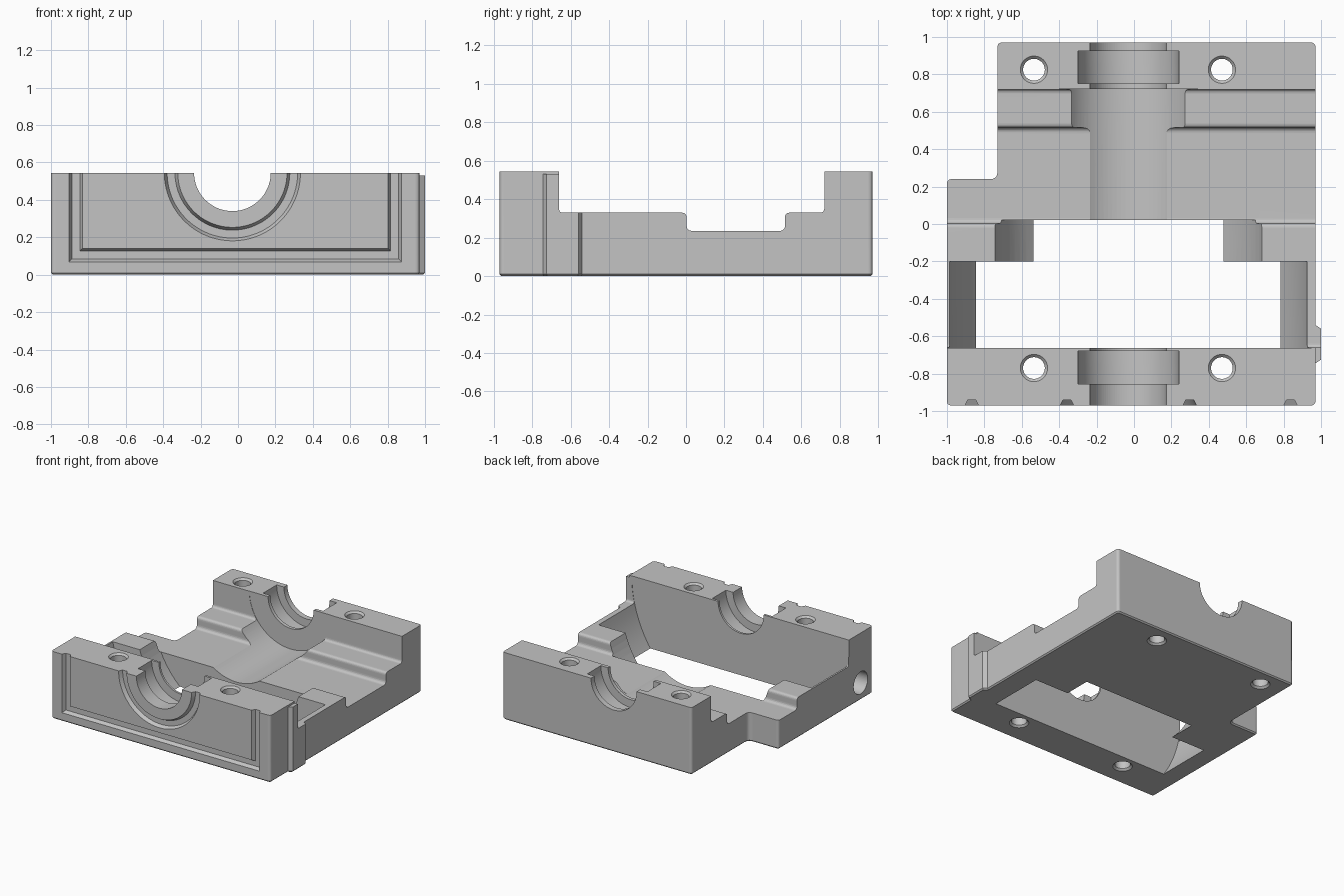
import bpy, bmesh, math
from mathutils import Vector

if "Cube" in bpy.data.objects:
    bpy.data.objects.remove(bpy.data.objects["Cube"], do_unlink=True)

AXIS_X, TOP = -0.03, 0.545      # shaft axis position, block height

metal = bpy.data.materials.new("grey_metal")
metal.use_nodes = True
grey = (0.55, 0.55, 0.55, 1)
metal.diffuse_color = grey
metal.node_tree.nodes["Principled BSDF"].inputs["Base Color"].default_value = grey


def loft(name, loops, ring=False):
    """Skin a row of matching loops; cap the ends, or join them in a ring."""
    bm = bmesh.new()
    rows = [[bm.verts.new(p) for p in loop] for loop in loops]
    pairs = list(zip(rows, rows[1:] + rows[:1]))
    for a, b in pairs if ring else pairs[:-1]:
        n = len(a)
        for i in range(n):
            bm.faces.new((a[i], a[(i + 1) % n], b[(i + 1) % n], b[i]))
    if not ring:
        bm.faces.new(rows[0])
        bm.faces.new(rows[-1])
    bmesh.ops.recalc_face_normals(bm, faces=bm.faces)
    mesh = bpy.data.meshes.new(name)
    bm.to_mesh(mesh)
    bm.free()
    mesh.materials.append(metal)
    obj = bpy.data.objects.new(name, mesh)
    bpy.context.collection.objects.link(obj)
    return obj


def rounded(points, steps=5):
    """Round the corners of a 2D outline; each point is (a, b, radius)."""
    out = []
    for i, (a, b, r) in enumerate(points):
        p = Vector((a, b))
        if r == 0:
            out.append(p)
            continue
        before = Vector(points[i - 1][:2])
        after = Vector(points[(i + 1) % len(points)][:2])
        s = p + (before - p).normalized() * r
        e = p + (after - p).normalized() * r
        for k in range(steps + 1):
            t = k / steps
            out.append(s * (1 - t) ** 2 + p * 2 * t * (1 - t) + e * t * t)
    return out


def circle(r, n=96):
    angles = [math.tau * (k + .5) / n for k in range(n)]
    return [(r * math.cos(t), r * math.sin(t)) for t in angles]


def bore(name, r, y0, y1):
    """Cylinder along the shaft axis."""
    return loft(name, [[(AXIS_X + a, y, TOP + b) for a, b in circle(r)] for y in (y0, y1)])


def triangulated_volume(mesh):
    """Split a mesh into triangles and return the volume it encloses."""
    bm = bmesh.new()
    bm.from_mesh(mesh)
    bmesh.ops.triangulate(bm, faces=bm.faces)
    volume = bm.calc_volume(signed=True)
    bm.to_mesh(mesh)
    bm.free()
    return volume


def combine(body, tool, operation="DIFFERENCE"):
    """Cut the body, keeping the first solver result that is a sound solid."""
    before, limit = triangulated_volume(body.data), triangulated_volume(tool.data)
    for solver in ("MANIFOLD", "EXACT"):
        mod = body.modifiers.new("cut", "BOOLEAN")
        mod.operation, mod.solver, mod.object = operation, solver, tool
        graph = bpy.context.evaluated_depsgraph_get()
        mesh = bpy.data.meshes.new_from_object(body.evaluated_get(graph))
        body.modifiers.remove(mod)
        removed = before - triangulated_volume(mesh)
        if 1e-6 < removed < min(limit * 1.01, before * .95):
            body.data = mesh
            break
    bpy.data.objects.remove(tool, do_unlink=True)


# Plan outline with the notched back corner and the side lug, chamfered at the base
plan = rounded([
    (-1, -.97, .025), (.97, -.97, .025),
    (.97, -.745, 0), (1, -.725, 0), (1, -.56, 0), (.97, -.54, 0),
    (.97, .97, .025), (-.73, .97, .025), (-.73, .24, .04), (-1, .24, .025)])
housing = loft("bearing_housing", [[(a, b, z) for a, b in plan] for z in (0, .7)])
bm = bmesh.new()
bm.from_mesh(housing.data)
base_edges = [e for e in bm.edges if all(v.co.z < .001 for v in e.verts)]
bmesh.ops.bevel(bm, geom=base_edges, offset=.01, segments=1, affect="EDGES")
bm.to_mesh(housing.data)
bm.free()

# Stepped side profile: front block, side walls, floor, ledge, back block
side = rounded([
    (-1.1, -.1, 0), (-1.1, TOP, 0), (-.66, TOP, 0), (-.66, .33, .02),
    (.003, .33, .025), (.003, .235, .03), (.515, .235, .03), (.515, .33, .025),
    (.72, .33, .025), (.72, TOP, 0), (1.1, TOP, 0), (1.1, -.1, 0)])
combine(housing, loft("side_profile", [[(x, a, b) for a, b in side] for x in (-1.2, 1.2)]),
        "INTERSECT")

# Shaft bore, bearing seats, floor channel and the two open wells
for name, r, y0, y1 in (
        ("shaft_bore", .205, -1.1, 1.1),
        ("front_bearing_seat", .27, -.855, -.68),
        ("back_bearing_seat", .27, .75, .925),
        ("floor_channel", .372, -.1, .722),
        ("narrow_well", .745, -.25, .022),
        ("wide_well", .98, -.662, -.2)):
    combine(housing, bore(name, r, y0, y1))

# Chamfered bolt holes
for x in (-.535, .47):
    for y in (-.77, .825):
        stations = ((-.01, .083), (.015, .058), (TOP - .015, .058), (TOP + .01, .083))
        combine(housing, loft("bolt_hole", [
            [(x + a, y + b, z) for a, b in circle(r, 48)] for z, r in stations]))

# Blind port in the end of the front block
combine(housing, loft("side_port", [
    [(x, -.815 + a, .14 + b) for a, b in circle(.09, 48)] for x in (-1.1, -.75)]))

# Lug stops just below the top face
combine(housing, loft("lug_trim", [
    [(x, -.8, .53), (x, -.6, .53), (x, -.6, .6), (x, -.8, .6)] for x in (.971, 1.1)]))

# Sealing grooves on the front face: a square U and an arc around the bore
section = ((-.041, -.98), (.041, -.98), (.021, -.94), (-.021, -.94))
left, right, low, high = -.867, .837, .105, .7
combine(housing, loft("u_groove", [
    [(left + d, y, high) for d, y in section],
    [(left + d, y, low + d) for d, y in section],
    [(right - d, y, low + d) for d, y in section],
    [(right - d, y, high) for d, y in section]]))
combine(housing, loft("arc_groove", [
    [(AXIS_X + a * (.328 + d), y, TOP + b * (.328 + d)) for d, y in section]
    for a, b in circle(1)], ring=True))

# Smooth the curved walls, keep machined edges crisp
bpy.ops.object.select_all(action="DESELECT")
housing.select_set(True)
bpy.context.view_layer.objects.active = housing
bpy.ops.object.shade_smooth_by_angle(angle=math.radians(28))
weighted = housing.modifiers.new("even_shading", "WEIGHTED_NORMAL")
weighted.keep_sharp = True
